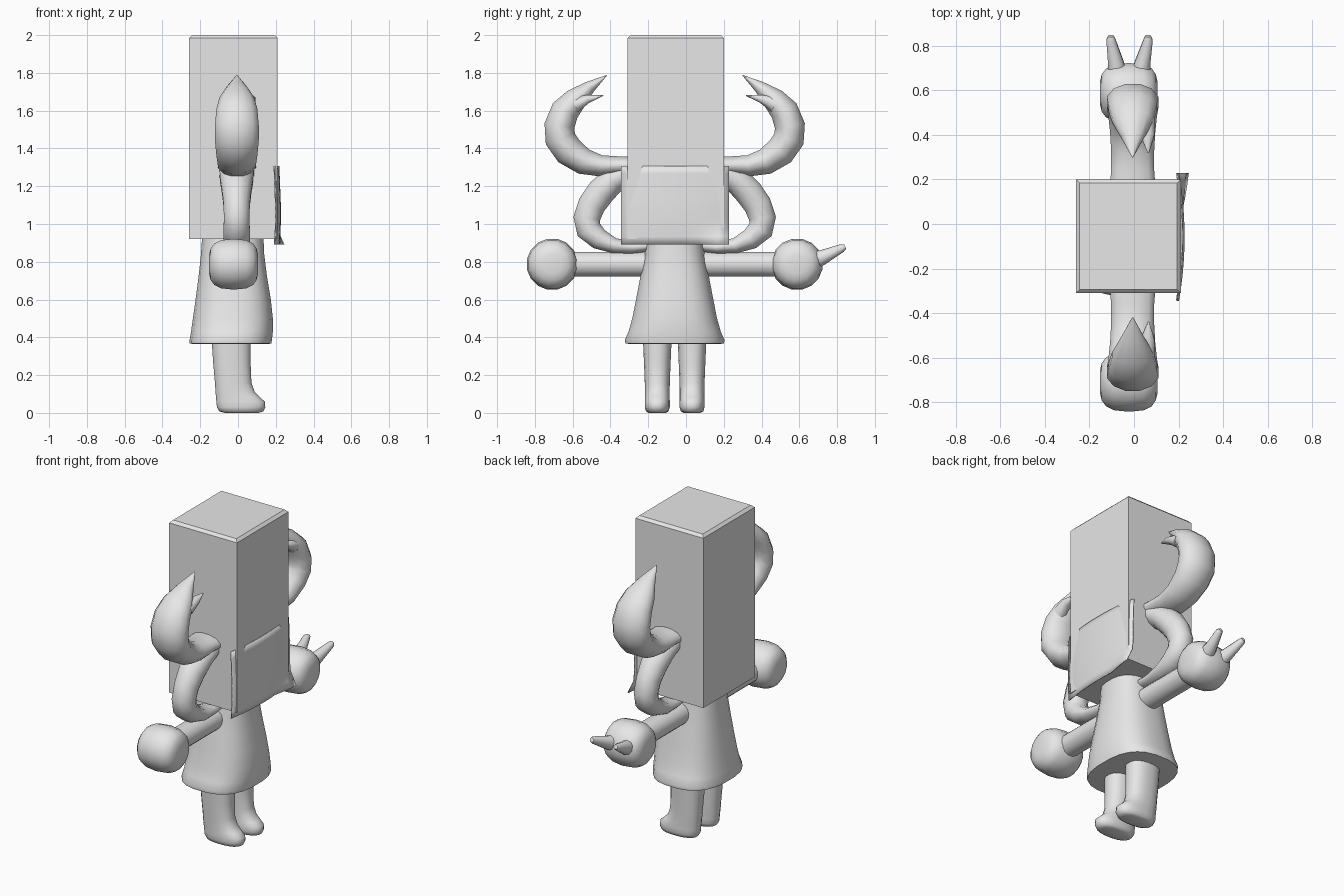
import bpy, bmesh, math
from mathutils import Vector

if "Cube" in bpy.data.objects:
    bpy.data.objects.remove(bpy.data.objects["Cube"])

CY = -0.06  # symmetry plane between the left and right side

grey = bpy.data.materials.new("light grey")
grey.diffuse_color = (0.8, 0.8, 0.8, 1)
grey.use_nodes = True
grey.node_tree.nodes["Principled BSDF"].inputs["Base Color"].default_value = grey.diffuse_color


def finish(bm, name, smooth=True, angle=50):
    bmesh.ops.recalc_face_normals(bm, faces=bm.faces)
    for f in bm.faces:
        f.smooth = smooth
    for e in bm.edges:
        if len(e.link_faces) == 2 and e.calc_face_angle(0) > math.radians(angle):
            e.smooth = False
    me = bpy.data.meshes.new(name)
    bm.to_mesh(me)
    bm.free()
    me.materials.append(grey)
    ob = bpy.data.objects.new(name, me)
    bpy.context.collection.objects.link(ob)
    return ob


def loft(name, rings, angle=50):
    """Skin a list of equal-length point rings and cap both ends."""
    bm = bmesh.new()
    rows = [[bm.verts.new(p) for p in ring] for ring in rings]
    n = len(rows[0])
    for a, b in zip(rows, rows[1:]):
        for i in range(n):
            j = (i + 1) % n
            bm.faces.new((a[i], a[j], b[j], b[i]))
    bm.faces.new(rows[0])
    bm.faces.new(rows[-1])
    return finish(bm, name, True, angle)


def oval(power, n):
    """Unit superellipse; power 2 is a circle, larger is squarer."""
    out = []
    for i in range(n):
        a = 2 * math.pi * (i + 0.5) / n
        c, s = math.cos(a), math.sin(a)
        out.append((math.copysign(abs(c) ** (2 / power), c),
                    math.copysign(abs(s) ** (2 / power), s)))
    return out


def stack(name, rows, power=2.4, n=20):
    """Upright loft from rows of z, x min, x max, y centre, y half width."""
    rings = [[((x0 + x1) / 2 + c * (x1 - x0) / 2, yc + s * ry, z)
              for c, s in oval(power, n)] for z, x0, x1, yc, ry in rows]
    return loft(name, rings)


def tube(name, pts, n=12):
    """Tube along x, y, z points with in-plane radius r and x radius rx."""
    rings = []
    for i, (x, y, z, r, rx) in enumerate(pts):
        a, b = pts[max(i - 1, 0)], pts[min(i + 1, len(pts) - 1)]
        t = Vector((0, b[1] - a[1], b[2] - a[2])).normalized()
        side = Vector((0, -t.z, t.y))
        rings.append([Vector((x + rx * c, y, z)) + side * r * s
                      for c, s in oval(2, n)])
    return loft(name, rings, 60)


# box head with a chamfered top
bm = bmesh.new()
bmesh.ops.create_cube(bm, size=1)
for v in bm.verts:
    v.co = (-0.025 + v.co.x * 0.47, -0.055 + v.co.y * 0.51, 1.46 + v.co.z * 1.08)
top = [e for e in bm.edges if all(v.co.z > 1.9 for v in e.verts)]
bmesh.ops.bevel(bm, geom=top, offset=0.016, segments=1, affect='EDGES')
finish(bm, "box_head", False)

# thin bulging plate on the face side, flared at one lower corner
bm = bmesh.new()
N = 10
bmesh.ops.create_grid(bm, x_segments=N, y_segments=N, size=1)
for v in bm.verts:
    u, w = v.co.x, v.co.y
    x = 0.224 - 0.025 * u * u - 0.008 * max(w, 0)
    x += 0.05 * max(0, u - 0.4) / 0.6 * max(0, -w - 0.55) / 0.45
    x -= 0.012 * max(0, -w - 0.5)
    v.co = (x, -0.058 + u * 0.286, 1.1 + w * 0.208)
plate = finish(bm, "front_plate")
thick = plate.modifiers.new("thickness", 'SOLIDIFY')
thick.thickness = 0.006
thick.offset = 0

# flared dress
stack("dress", [
    (0.365, -0.235, 0.16, CY, 0.235), (0.367, -0.258, 0.178, CY, 0.262),
    (0.385, -0.258, 0.181, CY, 0.266), (0.43, -0.25, 0.186, CY, 0.246),
    (0.50, -0.24, 0.186, CY, 0.226), (0.60, -0.226, 0.175, CY, 0.206),
    (0.72, -0.21, 0.155, CY, 0.183), (0.84, -0.197, 0.14, CY, 0.16),
    (0.95, -0.19, 0.135, CY, 0.148)], power=2.6, n=24)

for s, side in ((-1, "right"), (1, "left")):
    # leg with a foot whose toe points to +x
    y = CY + s * 0.092
    stack(side + "_leg", [
        (0.0, -0.07, 0.11, y, 0.045), (0.008, -0.10, 0.135, y, 0.06),
        (0.03, -0.113, 0.146, y, 0.067), (0.06, -0.116, 0.143, y, 0.067),
        (0.085, -0.118, 0.115, y, 0.066), (0.11, -0.12, 0.09, y, 0.066),
        (0.16, -0.123, 0.072, y, 0.067), (0.26, -0.132, 0.068, y, 0.071),
        (0.42, -0.143, 0.068, y, 0.078)])

    # arm
    tube(side + "_arm", [(-0.022, CY + s * d, 0.787, 0.067, 0.07)
                         for d in (0.08, 0.25, 0.4, 0.56)], 16)

    # rounded drum-like hand
    prof = [(-0.153, 0.05), (-0.145, 0.085), (-0.125, 0.112), (-0.09, 0.13),
            (-0.022, 0.137), (0.045, 0.13), (0.08, 0.112), (0.098, 0.085),
            (0.106, 0.05)]
    hy = CY + s * 0.648
    loft(side + "_hand", [[(x, hy + r * a, 0.787 + r * b) for a, b in oval(2, 16)]
                          for x, r in prof], 70)

    # lower hair curl: distance from centre, z, radius, x radius
    low = [(0.13, 0.885, 0.03, 0.05), (0.22, 0.875, 0.032, 0.06),
           (0.32, 0.885, 0.042, 0.07), (0.40, 0.92, 0.058, 0.072),
           (0.455, 0.97, 0.07, 0.072), (0.465, 1.03, 0.074, 0.07),
           (0.44, 1.10, 0.076, 0.072), (0.39, 1.17, 0.078, 0.08),
           (0.33, 1.23, 0.075, 0.09), (0.24, 1.28, 0.06, 0.095)]
    tube(side + "_lower_curl", [(-0.007, CY + s * d, z, r, rx)
                                for d, z, r, rx in low])

    # upper hair curl ending in a point
    up = [(0.18, 1.31, 0.045, 0.11), (0.30, 1.31, 0.05, 0.1),
          (0.39, 1.308, 0.058, 0.1), (0.48, 1.33, 0.072, 0.105),
          (0.56, 1.385, 0.083, 0.113), (0.605, 1.45, 0.085, 0.12),
          (0.61, 1.52, 0.083, 0.12), (0.58, 1.60, 0.078, 0.112),
          (0.525, 1.66, 0.064, 0.095), (0.45, 1.725, 0.034, 0.052),
          (0.36, 1.787, 0.002, 0.003)]
    tube(side + "_upper_curl", [(-0.006, CY + s * d, z, r, rx)
                                for d, z, r, rx in up])

    # small second hair point
    tube(side + "_hair_spike", [(0.05, CY + s * 0.53, 1.63, 0.045, 0.045),
                                (0.06, CY + s * 0.46, 1.662, 0.024, 0.035),
                                (0.065, CY + s * 0.378, 1.68, 0.002, 0.003)], 8)

# two raised fingers in a V on one hand
for x0, x1, name in ((-0.065, -0.103, "first_finger"), (0.02, 0.063, "second_finger")):
    tube(name, [(x0, 0.63, 0.80, 0.065, 0.055), (x0 * 0.6 + x1 * 0.4, 0.72, 0.822, 0.04, 0.038),
                (x1, 0.825, 0.872, 0.022, 0.022), (x1, 0.843, 0.88, 0.013, 0.014)], 10)
